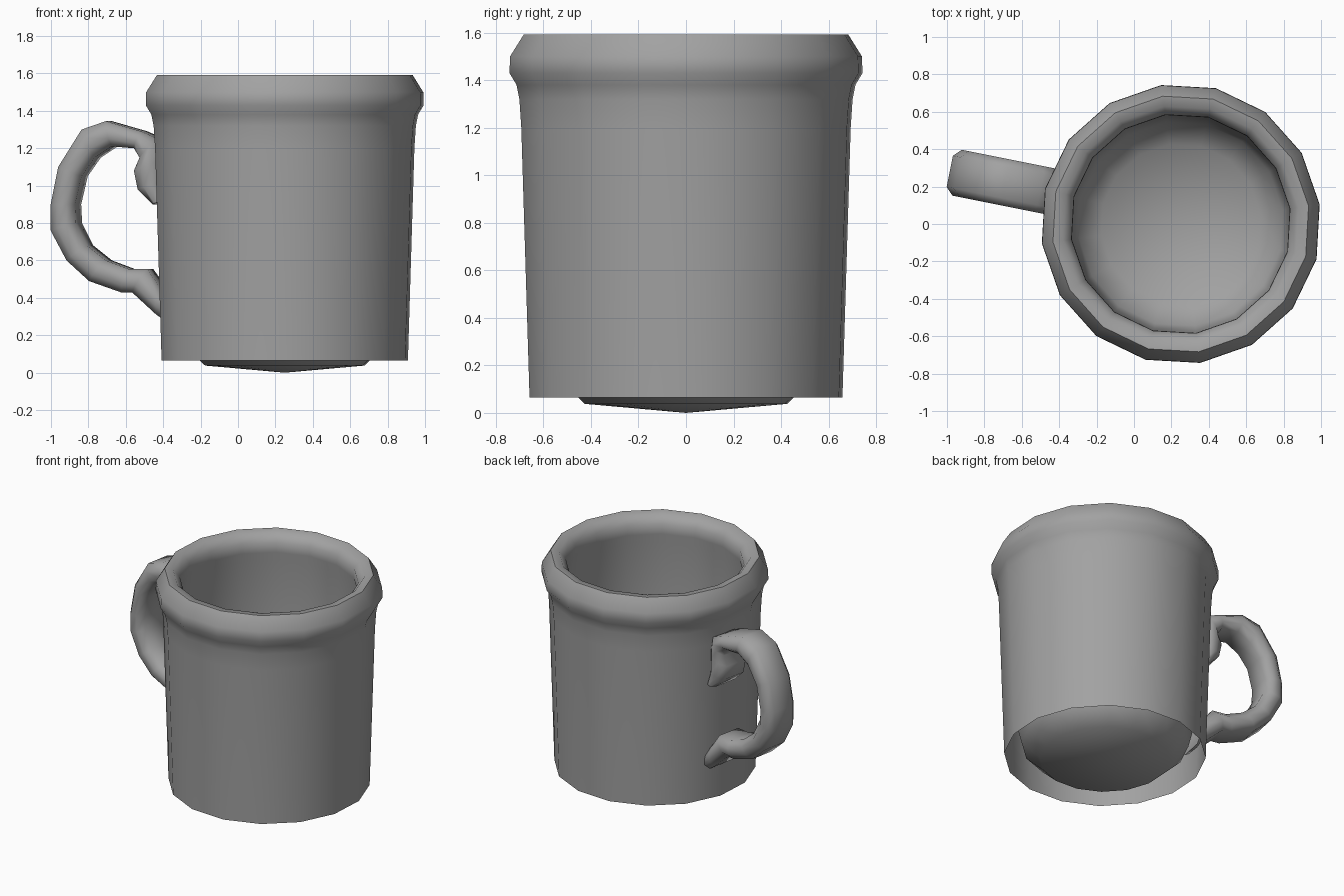
import bpy, bmesh, math
from mathutils import Vector

cube = bpy.data.objects.get("Cube")
if cube:
    bpy.data.objects.remove(cube, do_unlink=True)

grey = bpy.data.materials.new("plain grey")
grey.use_nodes = True
colour = (0.36, 0.36, 0.36, 1)
grey.diffuse_color = colour
grey.node_tree.nodes["Principled BSDF"].inputs["Base Color"].default_value = colour

CENTRE = Vector((0.25, 0, 0))


def skin(name, rings, caps=False):
    """Join successive closed rings of points with quads."""
    bm = bmesh.new()
    loops = [[bm.verts.new(p) for p in ring] for ring in rings]
    n = len(loops[0])
    for low, high in zip(loops, loops[1:]):
        for i in range(n):
            k = (i + 1) % n
            bm.faces.new((low[i], low[k], high[k], high[i]))
    if caps:
        bm.faces.new(loops[0])
        bm.faces.new(loops[-1])
        bmesh.ops.recalc_face_normals(bm, faces=bm.faces)
    bmesh.ops.remove_doubles(bm, verts=bm.verts, dist=0.0005)
    mesh = bpy.data.meshes.new(name)
    bm.to_mesh(mesh)
    bm.free()
    mesh.materials.append(grey)
    obj = bpy.data.objects.new(name, mesh)
    bpy.context.collection.objects.link(obj)
    bpy.ops.object.select_all(action='DESELECT')
    obj.select_set(True)
    bpy.context.view_layer.objects.active = obj
    bpy.ops.object.shade_smooth_by_angle(angle=math.radians(65))
    return obj


# Mug body: open skirt, outer wall, rolled lip, inner wall and sagging bowl floor
profile = [(0.665, 0.065), (0.70, 1.2), (0.708, 1.32), (0.72, 1.38),
           (0.75, 1.43), (0.748, 1.5), (0.69, 1.592), (0.635, 1.585),
           (0.59, 1.53), (0.588, 1.46), (0.6, 1.4), (0.575, 0.25),
           (0.55, 0.15), (0.43, 0.038), (0, 0)]
SIDES = 16
angles = [math.radians(8) + math.tau * i / SIDES for i in range(SIDES)]
skin("mug_body", [[CENTRE + Vector((r * math.cos(a), r * math.sin(a), z))
                   for a in angles] for r, z in profile])

# Handle: outer and inner edge points (x, z) along the loop, top to bottom
edges = [((-0.38, 0.92), (-0.44, 0.90)), ((-0.39, 1.02), (-0.52, 0.98)),
         ((-0.39, 1.14), (-0.54, 1.08)), ((-0.41, 1.25), (-0.51, 1.15)),
         ((-0.50, 1.29), (-0.54, 1.20)), ((-0.69, 1.345), (-0.66, 1.21)),
         ((-0.82, 1.30), (-0.75, 1.15)), ((-0.945, 1.10), (-0.82, 1.05)),
         ((-0.985, 0.90), (-0.855, 0.90)), ((-0.985, 0.76), (-0.85, 0.80)),
         ((-0.90, 0.60), (-0.79, 0.68)), ((-0.78, 0.49), (-0.69, 0.60)),
         ((-0.61, 0.43), (-0.57, 0.555)), ((-0.55, 0.43), (-0.47, 0.555)),
         ((-0.42, 0.31), (-0.41, 0.47)), ((-0.36, 0.27), (-0.36, 0.41))]
# Octagonal section: thickness factor and sideways offset
section = [(1, 0.085), (0.4, 0.125), (-0.4, 0.125), (-1, 0.085),
           (-1, -0.085), (-0.4, -0.125), (0.4, -0.125), (1, -0.085)]
turn = math.radians(11.3)
along = Vector((-math.cos(turn), math.sin(turn), 0))
across = Vector((math.sin(turn), math.cos(turn), 0))
origin = CENTRE + Vector((0, 0.035, 0))

rings = []
for outer, inner in edges:
    a, b = [origin + along * ((CENTRE.x - x) / math.cos(turn)) + Vector((0, 0, z))
            for x, z in (outer, inner)]
    rings.append([(a + b) / 2 + (a - b) / 2 * t + across * w for t, w in section])
skin("handle", rings, caps=True)
